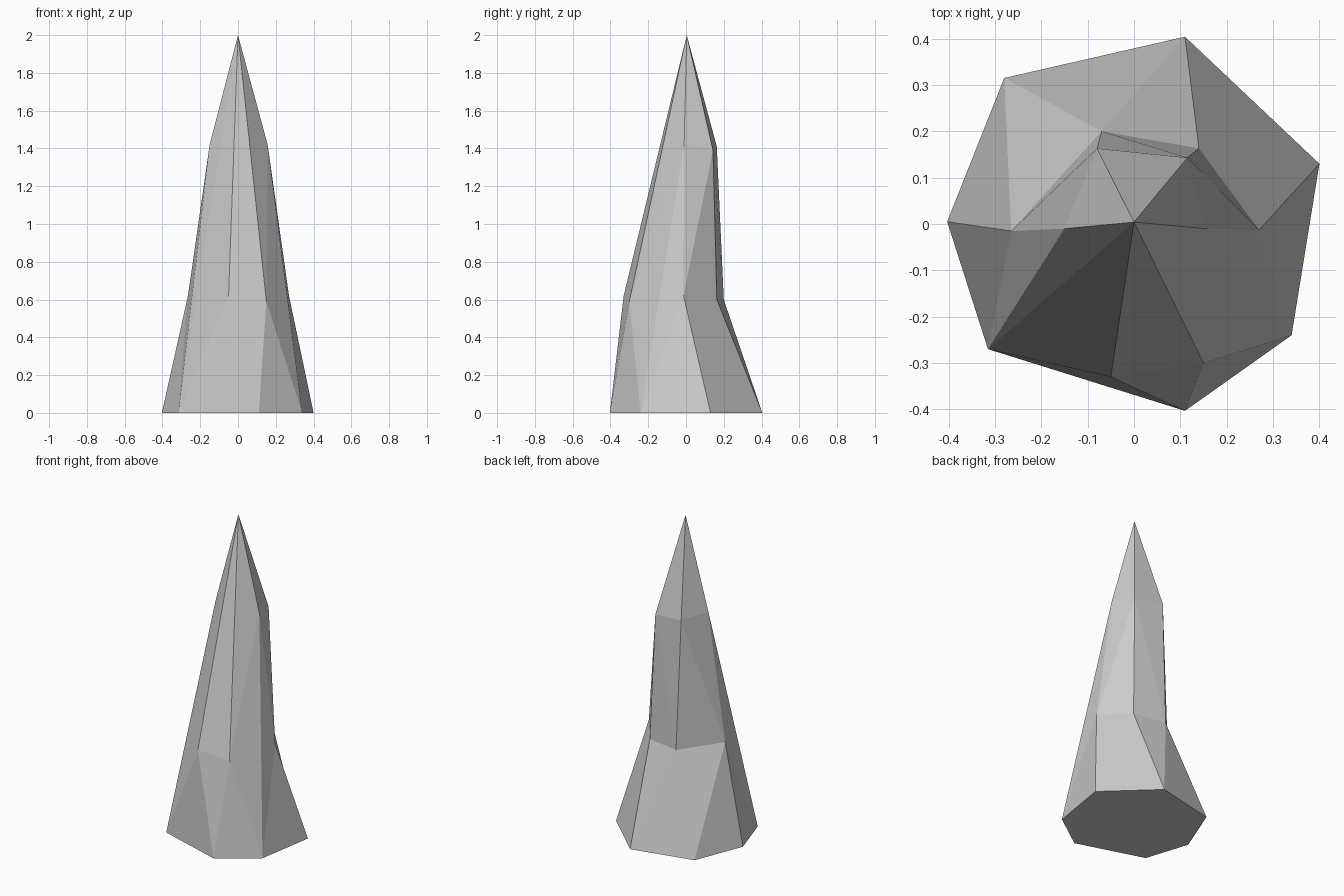
import bpy, bmesh

if "Cube" in bpy.data.objects:
    bpy.data.objects.remove(bpy.data.objects["Cube"])

# Corner rings of the faceted spike: base, shoulder, neck, tip
rings = {
    "abcdefg": [(.40, .13, 0), (.11, .404, 0), (-.28, .315, 0), (-.403, .005, 0),
                (-.315, -.27, 0), (.11, -.403, 0), (.34, -.24, 0)],
    "hijkmn": [(.27, -.013, .62), (.14, .163, .60), (-.07, .20, .60),
               (-.265, -.015, .62), (-.05, -.33, .62), (.15, -.30, .59)],
    "pqrs": [(.157, -.01, 1.42), (.115, .143, 1.39), (-.08, .163, 1.41), (-.15, -.01, 1.42)],
    "t": [(0, .004, 2)],
}
bm = bmesh.new()
v = {n: bm.verts.new(co) for names, pts in rings.items() for n, co in zip(names, pts)}


def fan(centre, path):
    for a, b in zip(path, path[1:]):
        bm.faces.new((v[centre], v[a], v[b]))


# Facets: tip, right side, back, left side, front
for centre, path in [("t", "pqrsemnp"), ("h", "pga"), ("h", "iqp"), ("j", "cbiqr"),
                     ("k", "jrsedcj"), ("m", "efn"), ("n", "fgp")]:
    fan(centre, path)

# Flat back-right facet and the base
for loop in ("habi", "gfedcba"):
    bm.faces.new([v[n] for n in loop])

bmesh.ops.recalc_face_normals(bm, faces=bm.faces)
mesh = bpy.data.meshes.new("stone_spike")
bm.to_mesh(mesh)
bm.free()
bpy.context.collection.objects.link(bpy.data.objects.new("stone_spike", mesh))
